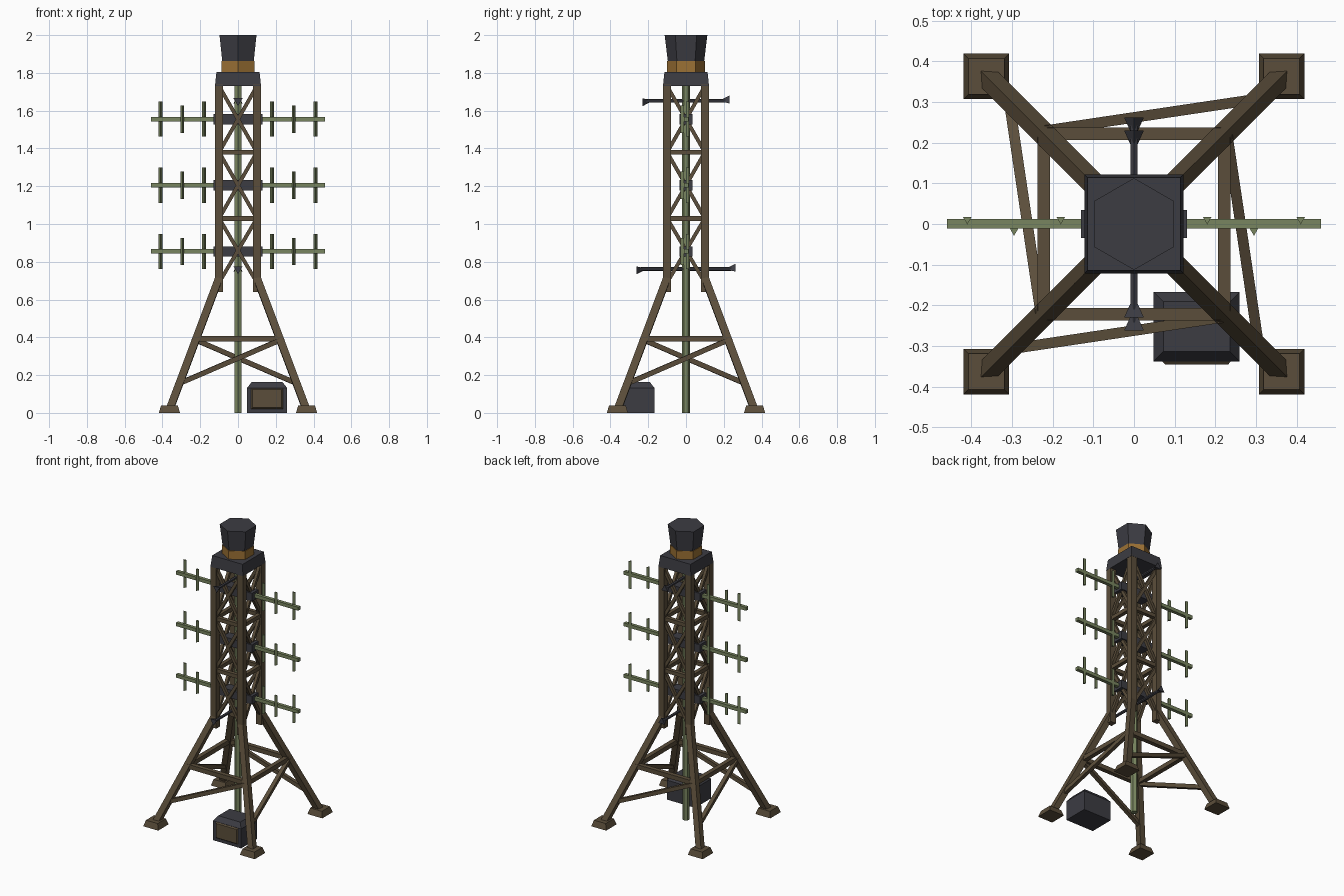
import bpy, bmesh, math
from mathutils import Vector

if "Cube" in bpy.data.objects:
    bpy.data.objects.remove(bpy.data.objects["Cube"])


def material(name, rgb):
    m = bpy.data.materials.new(name)
    m.diffuse_color = (*rgb, 1)
    m.use_nodes = True
    m.node_tree.nodes["Principled BSDF"].inputs["Base Color"].default_value = m.diffuse_color
    return m


BROWN = material("weathered brown", (0.105, 0.076, 0.043))
GREY = material("dark grey", (0.045, 0.045, 0.055))
GREEN = material("dull green", (0.19, 0.235, 0.115))
AMBER = material("amber", (0.33, 0.165, 0.035))


def mesh_from_rings(name, low, high, mat):
    """Closed solid between two matching rings of points."""
    bm = bmesh.new()
    a = [bm.verts.new(p) for p in low]
    b = [bm.verts.new(p) for p in high]
    n = len(a)
    bm.faces.new(a)
    bm.faces.new(b)
    for i in range(n):
        j = (i + 1) % n
        bm.faces.new((a[i], a[j], b[j], b[i]))
    bmesh.ops.recalc_face_normals(bm, faces=bm.faces)
    me = bpy.data.meshes.new(name)
    bm.to_mesh(me)
    bm.free()
    me.materials.append(mat)
    ob = bpy.data.objects.new(name, me)
    bpy.context.collection.objects.link(ob)
    return ob


def rod(name, p, q, r1, r2, sides, mat, roll=0):
    """Straight or tapered bar from p to q; roll is measured from up (or +y if vertical)."""
    p, q = Vector(p), Vector(q)
    d = (q - p).normalized()
    ref = Vector((0, 1, 0)) if abs(d.z) > 0.999 else Vector((0, 0, 1))
    v = (ref - d * ref.dot(d)).normalized()
    u = v.cross(d)
    angles = [math.radians(roll) + math.tau * i / sides for i in range(sides)]
    ring = [v * math.cos(t) + u * math.sin(t) for t in angles]
    return mesh_from_rings(name, [p + k * r1 for k in ring], [q + k * r2 for k in ring], mat)


def beam(name, p, q, width, mat, roll=45):
    return rod(name, p, q, width / math.sqrt(2), width / math.sqrt(2), 4, mat, roll)


def block(name, x, y, z, mat, inset=0.0):
    """Upright box with optional inset of its top."""
    def ring(i, h):
        return [(x[0] + i, y[0] + i, h), (x[1] - i, y[0] + i, h),
                (x[1] - i, y[1] - i, h), (x[0] + i, y[1] - i, h)]
    return mesh_from_rings(name, ring(0, z[0]), ring(inset, z[1]), mat)


def turn(p, k):
    """Quarter turns about the vertical axis."""
    x, y, z = p
    for _ in range(k):
        x, y = -y, x
    return (x, y, z)


# Central mast
rod("mast", (0, 0, 0), (0, 0, 1.75), 0.022, 0.022, 6, GREEN)

# Four-way tower frame
levels = (0.69, 1.03, 1.38, 1.73)
for k in range(4):
    def bar(name, p, q, w, roll=45):
        beam(name, turn(p, k), turn(q, k), w, BROWN, roll)

    # feet, splayed legs and upright posts
    fx, fy, _ = turn((0.363, 0.363, 0), k)
    block("foot", (fx - 0.056, fx + 0.056), (fy - 0.056, fy + 0.056), (0, 0.04), BROWN, 0.012)
    bar("splayed_leg", (0.361, 0.361, 0.02), (0.098, 0.098, 0.72), 0.04, 0)
    bar("upright_post", (0.1, 0.1, 0.64), (0.1, 0.1, 1.74), 0.042)
    # lower tie and single diagonal on each side
    bar("lower_tie", (-0.222, -0.222, 0.392), (0.222, -0.222, 0.392), 0.03)
    bar("lower_diagonal", (-0.308, -0.308, 0.157), (0.222, -0.229, 0.385), 0.026)
    # ladder rungs and crossed braces of the upper tower
    for z in levels[1:3]:
        bar("tower_rung", (-0.1, -0.1, z), (0.1, -0.1, z), 0.026)
    for z0, z1 in zip(levels, levels[1:]):
        for s in (-1, 1):
            bar("cross_brace", (-0.1 * s, -0.1, z0), (0.1 * s, -0.1, z1), 0.02)

# Side aerials: mount, boom and three-sided vertical elements
for z in (0.855, 1.205, 1.555):
    block("aerial_mount", (-0.13, 0.13), (-0.035, 0.035), (z - 0.027, z + 0.027), GREY)
    for s in (-1, 1):
        beam("aerial_boom", (0.1 * s, 0.001, z), (0.46 * s, 0.001, z), 0.023, GREEN)
        for x, y, half in ((0.18, 0.011, 0.093), (0.295, -0.017, 0.072), (0.41, 0.011, 0.093)):
            rod("aerial_element", (x * s, y, z - half), (x * s, y, z + half),
                0.012, 0.012, 3, GREEN, 180)

# Front-to-back arms with flared three-sided horns
for z, reach in ((0.762, 0.262), (1.652, 0.23)):
    rod("horn_arm", (0, -reach + 0.02, z), (0, reach - 0.02, z), 0.01, 0.01, 6, GREY)
    for s, roll in ((-1, 180), (1, 0)):
        rod("horn", (0, s * (reach - 0.033), z), (0, s * reach, z), 0.011, 0.028, 3, GREY, roll)

# Head: tapered cap, amber band, flared hexagonal top
block("head_cap", (-0.122, 0.122), (-0.122, 0.122), (1.73, 1.805), GREY, 0.008)
rod("amber_band", (0, 0, 1.80), (0, 0, 1.862), 0.1, 0.1, 6, AMBER)
rod("head_top", (0, 0, 1.86), (0, 0, 2.0), 0.096, 0.113, 6, GREY)

# Equipment box with sloped lid and front panel
block("equipment_box", (0.048, 0.26), (-0.338, -0.167), (0, 0.132), GREY)
block("equipment_lid", (0.048, 0.26), (-0.338, -0.167), (0.132, 0.163), GREY, 0.024)
mesh_from_rings("equipment_panel",
                [(x, -0.336, z) for x, z in ((0.068, 0.02), (0.24, 0.02), (0.24, 0.132), (0.068, 0.132))],
                [(x, -0.346, z) for x, z in ((0.077, 0.028), (0.231, 0.028), (0.231, 0.124), (0.077, 0.124))],
                BROWN)
